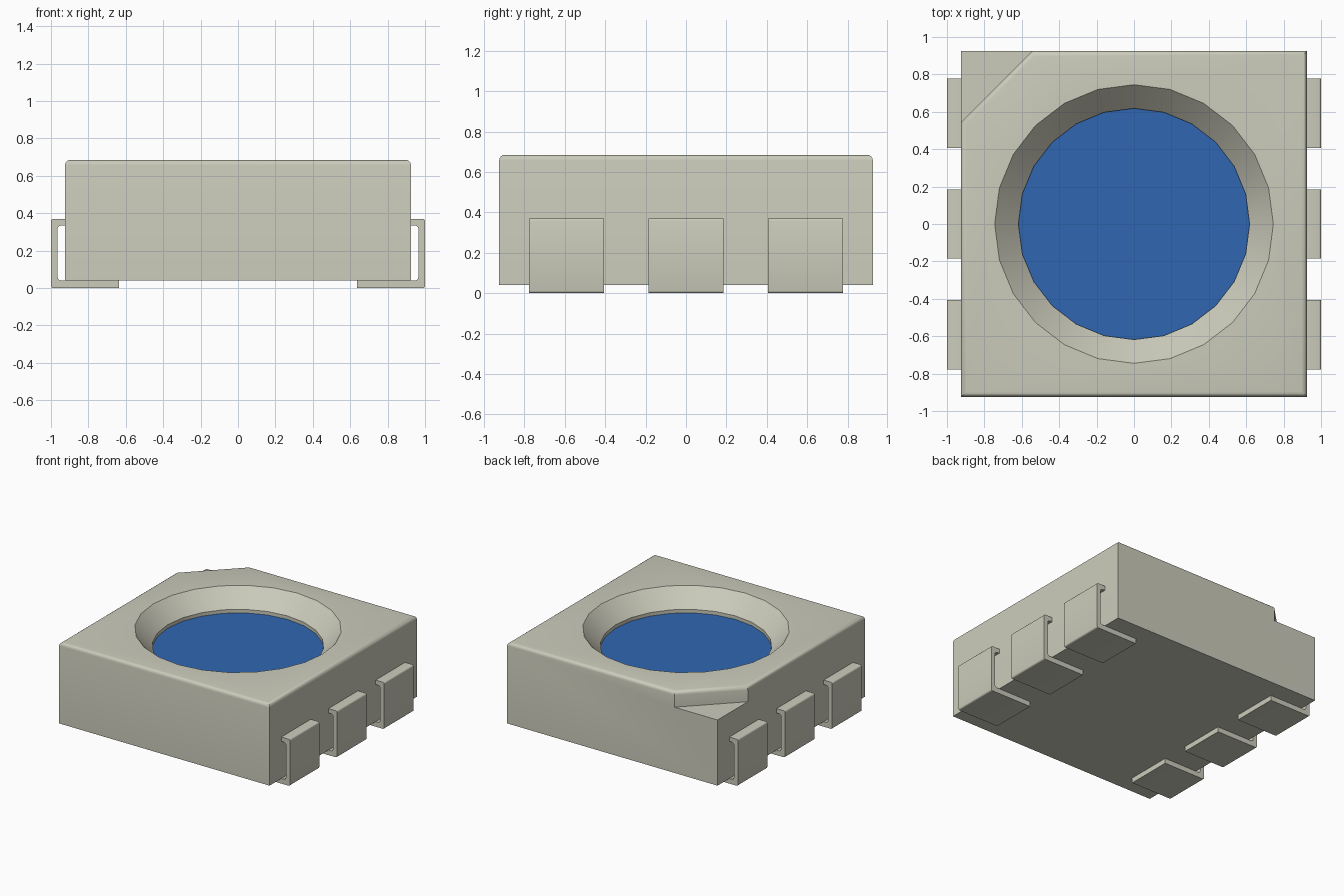
import bpy
import bmesh
import math

HALF = 0.925          # half width of the housing
BASE, TOP = 0.04, 0.685
NOTCH_Z, NOTCH = 0.562, 0.38
LENS_R, LENS_Z = 0.618, 0.525
SIDES = 24

if "Cube" in bpy.data.objects:
    bpy.data.objects.remove(bpy.data.objects["Cube"], do_unlink=True)


def material(name, rgb):
    m = bpy.data.materials.new(name)
    m.use_nodes = True
    m.diffuse_color = (*rgb, 1)
    m.node_tree.nodes["Principled BSDF"].inputs["Base Color"].default_value = (*rgb, 1)
    return m


beige = material("warm grey", (0.6, 0.6, 0.5))
blue = material("blue", (0.03, 0.136, 0.445))


def make_object(name, bm, mat):
    bmesh.ops.recalc_face_normals(bm, faces=bm.faces[:])
    mesh = bpy.data.meshes.new(name)
    bm.to_mesh(mesh)
    bm.free()
    mesh.materials.append(mat)
    ob = bpy.data.objects.new(name, mesh)
    bpy.context.collection.objects.link(ob)
    return ob


def prism(points, direction):
    """Flat outline swept along a direction."""
    bm = bmesh.new()
    face = bm.faces.new([bm.verts.new(p) for p in points])
    out = bmesh.ops.extrude_face_region(bm, geom=[face])
    verts = [g for g in out["geom"] if isinstance(g, bmesh.types.BMVert)]
    bmesh.ops.translate(bm, verts=verts, vec=direction)
    return bm


def activate(ob):
    bpy.ops.object.select_all(action="DESELECT")
    ob.select_set(True)
    bpy.context.view_layer.objects.active = ob


def cut(ob, cutter):
    mod = ob.modifiers.new("cut", "BOOLEAN")
    mod.operation = "DIFFERENCE"
    mod.solver = "EXACT"
    mod.object = cutter
    activate(ob)
    bpy.ops.object.modifier_apply(modifier=mod.name)
    bpy.data.objects.remove(cutter, do_unlink=True)


def smooth(ob, degrees):
    activate(ob)
    bpy.ops.object.shade_smooth_by_angle(angle=math.radians(degrees))


# Housing block with the marker notch at the back corner
square = [(-HALF, -HALF, BASE), (HALF, -HALF, BASE), (HALF, HALF, BASE), (-HALF, HALF, BASE)]
housing = make_object("housing", prism(square, (0, 0, TOP - BASE)), beige)
over = 0.1
wedge = [(-HALF - over, HALF - NOTCH - over, NOTCH_Z),
         (-HALF + NOTCH + over, HALF + over, NOTCH_Z),
         (-HALF - over, HALF + over, NOTCH_Z)]
cut(housing, make_object("notch_cutter", prism(wedge, (0, 0, 0.5)), beige))

# Rounded top rim
bm = bmesh.new()
bm.from_mesh(housing.data)
rim = [e for e in bm.edges if all(abs(v.co.z - TOP) < 1e-4 for v in e.verts)]
bmesh.ops.bevel(bm, geom=rim, offset=0.028, segments=4, profile=0.5, affect="EDGES")
bm.to_mesh(housing.data)
bm.free()

# Conical reflector cup
bm = bmesh.new()
rings = []
for r, z in [(LENS_R, LENS_Z - 0.005), (LENS_R, 0.553), (0.745, TOP), (0.745, 1)]:
    rings.append([bm.verts.new((r * math.cos(a), r * math.sin(a), z))
                  for a in (math.tau * i / SIDES for i in range(SIDES))])
for low, high in zip(rings, rings[1:]):
    for i in range(SIDES):
        j = (i + 1) % SIDES
        bm.faces.new((low[i], low[j], high[j], high[i]))
bm.faces.new(rings[0])
bm.faces.new(rings[-1])
cut(housing, make_object("cup_cutter", bm, beige))
smooth(housing, 30)

# Lens disc at the bottom of the cup
circle = [(LENS_R * math.cos(math.tau * i / SIDES), LENS_R * math.sin(math.tau * i / SIDES),
           LENS_Z - 0.008) for i in range(SIDES)]
make_object("lens", prism(circle, (0, 0, 0.008)), blue)

# Bent metal leads, three on each side
LEAD_W, THICK, LEAD_TOP, FOOT = 0.37, 0.035, 0.37, 0.635
outer, inner = 1.0, 1.0 - THICK
profile = [(HALF, LEAD_TOP), (outer, LEAD_TOP), (outer, 0), (FOOT, 0),
           (FOOT, BASE), (inner, BASE), (inner, LEAD_TOP - THICK), (HALF, LEAD_TOP - THICK)]


def lead(name, side, y):
    bm = prism([(side * x, y - LEAD_W / 2, z) for x, z in profile], (0, LEAD_W, 0))

    def bends(x):
        return [e for e in bm.edges
                if all(abs(abs(v.co.x) - x) < 1e-4 for v in e.verts)
                and abs(e.verts[0].co.y - e.verts[1].co.y) > 0.1]

    for x, radius in ((outer, 0.012), (inner, 0.02)):
        bmesh.ops.bevel(bm, geom=bends(x), offset=radius, segments=3, profile=0.5,
                        affect="EDGES")
    smooth(make_object(name, bm, beige), 35)


for side, label in ((1, "left"), (-1, "right")):
    for y, place in ((-0.592, "front"), (0, "middle"), (0.592, "back")):
        lead(f"{label}_{place}_lead", side, y)
